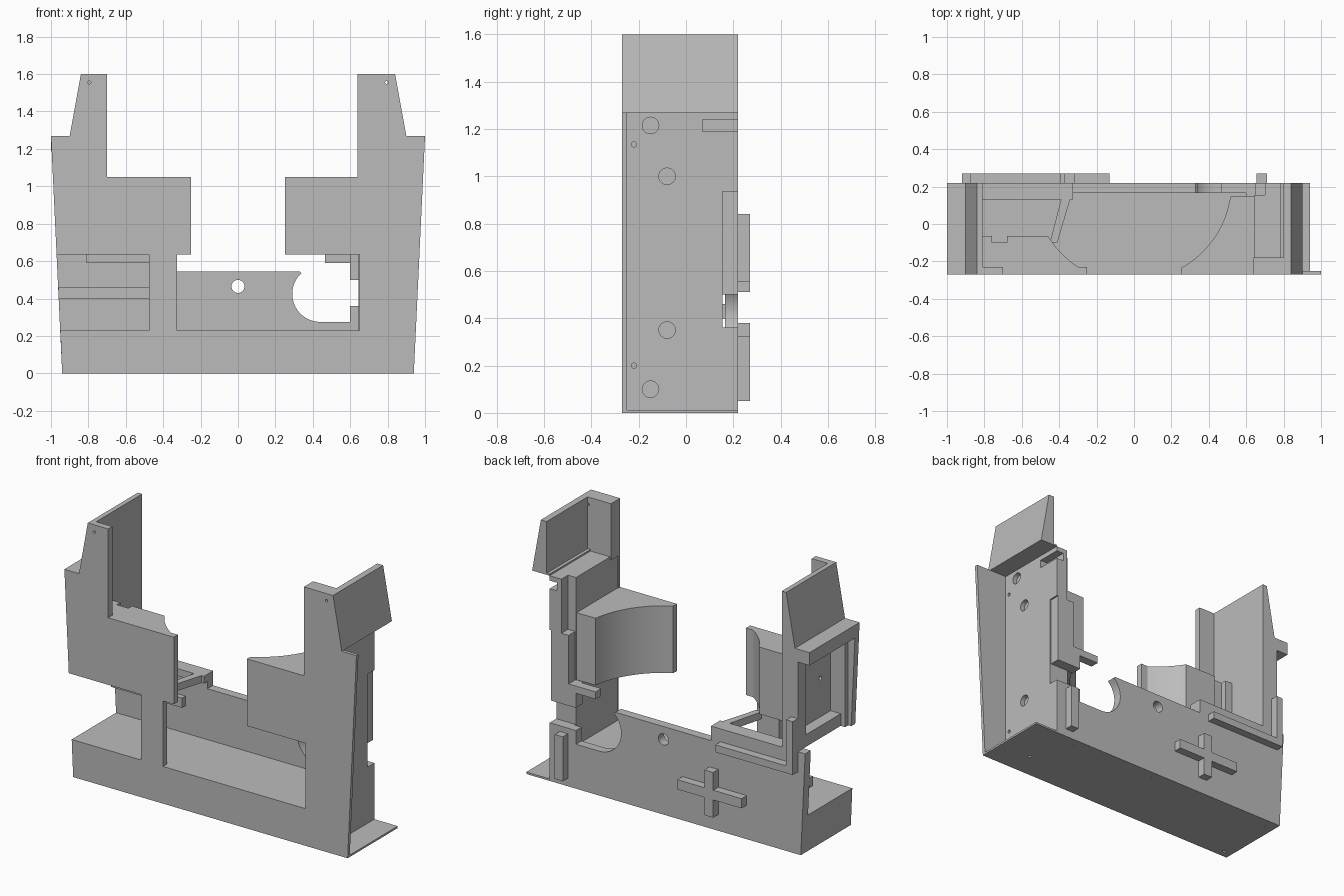
import bpy, bmesh, math
from mathutils import Vector

cube = bpy.data.objects.get("Cube")
if cube:
    bpy.data.objects.remove(cube)

grey = bpy.data.materials.new("plain_grey")
grey.use_nodes = True
tone = (0.5, 0.5, 0.5, 1)
grey.diffuse_color = tone
grey.node_tree.nodes["Principled BSDF"].inputs["Base Color"].default_value = tone

FRONT, BACK = -0.27, 0.22


def prism(name, pts, axis, a, b):
    """Extrude a flat profile along y (xz profile) or z (xy profile)."""
    place = (lambda p, t: (p[0], t, p[1])) if axis == "y" else (lambda p, t: (p[0], p[1], t))
    bm = bmesh.new()
    face = bm.faces.new([bm.verts.new(place(p, a)) for p in pts])
    ext = bmesh.ops.extrude_face_region(bm, geom=[face])
    moved = [g for g in ext["geom"] if isinstance(g, bmesh.types.BMVert)]
    bmesh.ops.translate(bm, verts=moved, vec=Vector(place((0, 0), b - a)))
    bmesh.ops.recalc_face_normals(bm, faces=bm.faces)
    mesh = bpy.data.meshes.new(name)
    bm.to_mesh(mesh)
    bm.free()
    mesh.materials.append(grey)
    ob = bpy.data.objects.new(name, mesh)
    bpy.context.collection.objects.link(ob)
    return ob


def box(name, x0, x1, y0, y1, z0, z1):
    return prism(name, [(x0, z0), (x1, z0), (x1, z1), (x0, z1)], "y", y0, y1)


def cut(target, cutter):
    cutter.hide_render = True
    cutter.hide_set(True)
    cutter.display_type = "WIRE"
    mod = target.modifiers.new("cut", "BOOLEAN")
    mod.operation = "DIFFERENCE"
    mod.solver = "EXACT"
    mod.object = cutter


def drill(target, centre, radius, depth, axis):
    """Cut a round hole centred on a point along an axis."""
    rot = {"x": (0, math.pi / 2, 0), "y": (math.pi / 2, 0, 0), "z": (0, 0, 0)}[axis]
    bpy.ops.mesh.primitive_cylinder_add(vertices=24, radius=radius, depth=depth,
                                        location=centre, rotation=rot)
    tool = bpy.context.object
    tool.name = "hole_cutter"
    cut(target, tool)


def arc(cx, cy, r, start, end, n):
    steps = [math.radians(start + (end - start) * i / n) for i in range(n + 1)]
    return [(cx + r * math.cos(t), cy + r * math.sin(t)) for t in steps]


# Front panel with its windows and towers
panel = prism("front_panel", [
    (-.94, 0), (.94, 0), (1, 1.27), (.9, 1.27), (.84, 1.6), (.64, 1.6), (.64, 1.05),
    (.25, 1.05), (.25, .635), (.65, .635), (.65, .23), (-.325, .23), (-.325, .635),
    (-.25, .635), (-.25, 1.05), (-.7, 1.05), (-.7, 1.6), (-.84, 1.6), (-.9, 1.27),
    (-1, 1.27), (-.97, .635), (-.475, .635), (-.475, .23), (-.95, .23)], "y", FRONT, -.25)
prism("left_panel_backing", [
    (-.97, .635), (-.25, .635), (-.25, 1.05), (-.7, 1.05), (-.7, 1.6), (-.84, 1.6),
    (-.9, 1.27), (-1, 1.27)], "y", -.25, -.23)
box("left_pillar", -.475, -.325, -.25, -.23, .23, .635)

# Base block and side lip
base = prism("base_block", [(-.94, 0), (.78, 0), (.78, .23), (-.95, .23)], "y", -.25, BACK)
box("bottom_lip", .78, .94, -.25, BACK, 0, .012)
for x, y in ((-.88, -.22), (-.88, .17), (0, .17), (.6, .17), (.72, -.1)):
    drill(base, (x, y, 0), .01, .04, "z")

# Back wall with round cutout and hole
scoop = arc(.44, .425, .15, 270, 132, 20)
wall = prism("back_wall", [(-.94, 0), (.78, 0), (.78, .36), (.6, .36), (.6, .275)] + scoop +
             [(.33, .545), (-.325, .545), (-.325, .635), (-.97, .635)], "y", .165, BACK)
drill(wall, (0, .19, .465), .035, .3, "y")
box("recess_ledge", -.96, -.475, .13, .165, .40, .46)

# Guide blocks on either side of a round bay
prism("right_guide", arc(0, .22, .52, 299, 352, 24) + [(.66, .15), (.66, -.26), (.25, -.26)],
      "z", .635, 1.05)
prism("left_guide", arc(0, .22, .54, 241, 212, 16) +
      [(-.68, -.065), (-.68, -.1), (-.76, -.1), (-.76, -.065), (-.82, -.065),
       (-.82, -.26), (-.25, -.26)], "z", .635, 1.05)

# Right side wall
side = box("right_side_wall", .645, .78, -.25, .155, .23, 1.27)
for y, z, r in ((-.15, 1.215, .035), (-.08, 1, .035), (-.08, .35, .035),
                (-.22, 1.135, .011), (-.22, .2, .011), (-.15, .1, .035)):
    drill(side if z > .23 else base, (.78, y, z), r, .06, "x")
rear = box("right_rear_plate", .7, .78, .155, BACK, .935, 1.27)
slot = box("slot_cutter", .73, .85, .07, .3, 1.19, 1.24)
cut(side, slot)
cut(rear, slot)
box("right_rear_column", .65, .77, .15, BACK, .5, .935)
box("right_lower_column", .65, .78, .15, BACK, .23, .36)
box("right_column_block", .6, .66, .15, BACK, .5, .635)
box("right_arm", .465, .65, .165, BACK, .59, .635)

# Right tower: thick front and sloping side plate
tower = prism("right_tower_front", [(.64, 1.25), (.78, 1.25), (.78, 1.27), (.9, 1.27),
              (.84, 1.6), (.64, 1.6)], "y", -.25, -.18)
for part in (panel, tower):
    drill(part, (.795, -.22, 1.555), .008, .3, "y")
drill(panel, (-.795, -.25, 1.555), .008, .08, "y")
prism("right_tower_side", [(.78, 1.27), (.9, 1.27), (.84, 1.6), (.8, 1.6), (.8, 1.28),
      (.78, 1.28)], "y", -.25, BACK)

# Left side wall, frame and tower
prism("left_tower_side", [(-.81, 1.2), (-.81, 1.6), (-.84, 1.6), (-.9, 1.27), (-.9, 1.2)],
      "y", -.25, BACK)
left = box("left_side_wall", -.85, -.81, -.25, BACK, .635, 1.22)
for y in (-.1, .06):
    drill(left, (-.85, y, .95), .012, .04, "x")
box("left_top_rib", -1, -.81, -.25, BACK, 1.19, 1.27)
box("left_rear_post", -.92, -.81, .14, BACK, .635, 1.2)
box("left_sill", -.92, -.81, -.25, BACK, .635, .71)
box("left_front_post", -.95, -.81, -.25, -.2, .635, 1.2)

# Shelf bars over the left bay
box("shelf_rear_bar", -.81, -.325, .13, .17, .59, .635)
prism("shelf_diagonal_bar", [(-.33, .17), (-.38, .17), (-.45, -.1), (-.41, -.1)], "z", .59, .635)

# Raised locating strips on the back
for name, x0, x1, z0, z1 in (
        ("right_strip", .655, .71, .05, .325),
        ("cross_upright", -.375, -.315, .1, .38),
        ("cross_arm", -.57, -.13, .21, .27),
        ("corner_strip_upright", -.92, -.875, .51, .84),
        ("corner_strip_arm", -.875, -.39, .51, .555)):
    box(name, x0, x1, BACK, .27, z0, z1)

# Crisp edges with smooth curves on the rounded parts
for ob in bpy.context.collection.objects:
    ob.select_set(False)
for name in ("right_guide", "left_guide", "back_wall"):
    ob = bpy.data.objects[name]
    ob.select_set(True)
    bpy.context.view_layer.objects.active = ob
bpy.ops.object.shade_smooth_by_angle(angle=math.radians(25))
